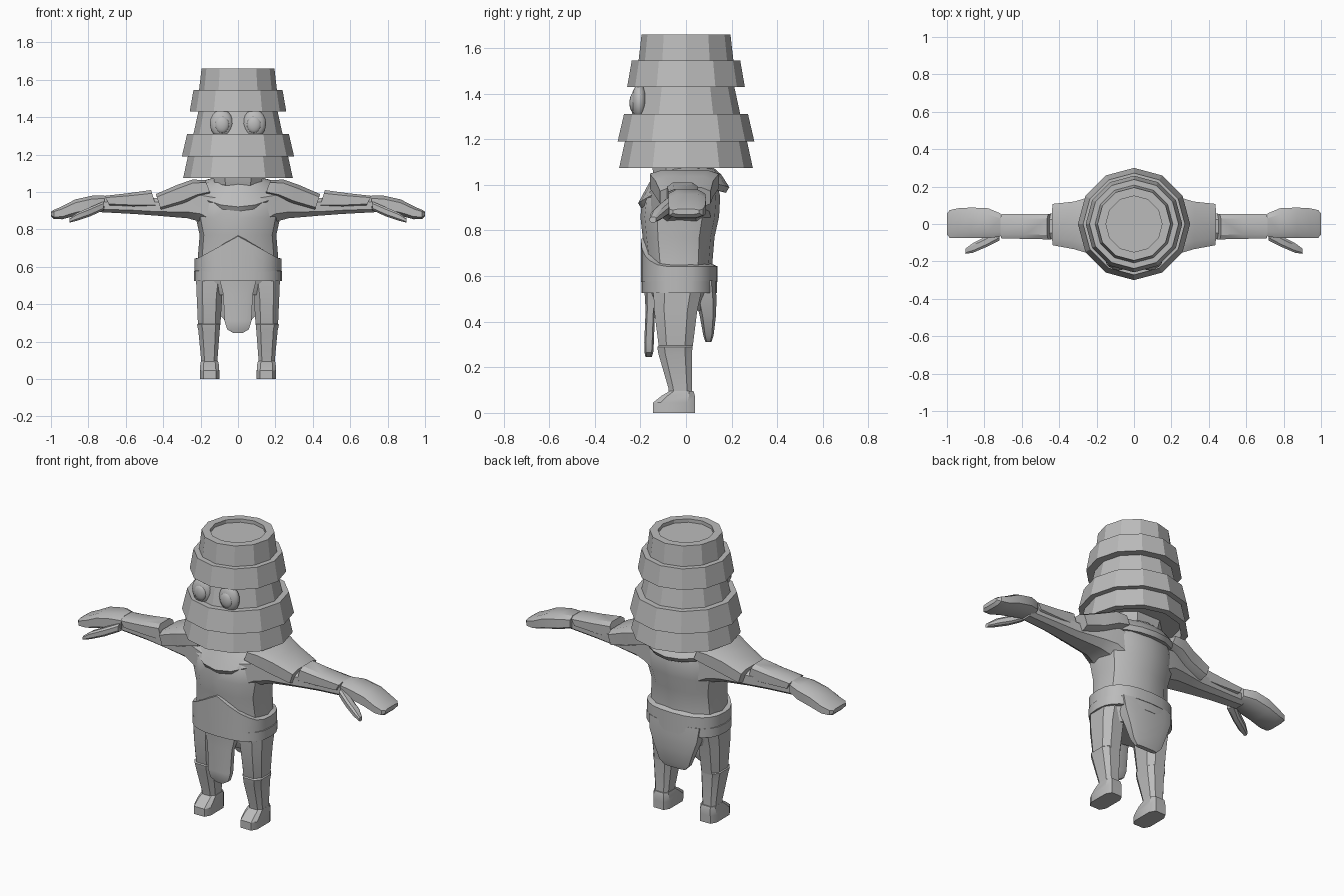
import bpy, bmesh, math

grey = bpy.data.materials.new("plain grey")
grey.diffuse_color = (0.5, 0.5, 0.5, 1)


def loft(name, rings, smooth=30, close=False):
    """Skin a list of equal-length point rings; capped unless the loop is closed."""
    bm = bmesh.new()
    vr = [[bm.verts.new(p) for p in r] for r in rings]
    pairs = list(zip(vr, vr[1:])) + ([(vr[-1], vr[0])] if close else [])
    n = len(vr[0])
    for a, b in pairs:
        for i in range(n):
            j = (i + 1) % n
            bm.faces.new((a[i], a[j], b[j], b[i]))
    if not close:
        bm.faces.new(vr[0])
        bm.faces.new(vr[-1])
    bmesh.ops.recalc_face_normals(bm, faces=bm.faces)
    me = bpy.data.meshes.new(name)
    bm.to_mesh(me)
    bm.free()
    ob = bpy.data.objects.new(name, me)
    bpy.context.collection.objects.link(ob)
    me.materials.append(grey)
    if smooth:
        bpy.ops.object.select_all(action='DESELECT')
        ob.select_set(True)
        bpy.context.view_layer.objects.active = ob
        bpy.ops.object.shade_smooth_by_angle(angle=math.radians(smooth))
    return ob


def unit(n, p=1.0, off=0.0):
    """Points round a rounded square (p < 1 is boxier)."""
    out = []
    for i in range(n):
        a = 2 * math.pi * (i + off) / n
        c, s = math.cos(a), math.sin(a)
        out.append((math.copysign(abs(c) ** p, c), math.copysign(abs(s) ** p, s)))
    return out


def stack(name, rows, n=8, p=0.7, off=0.5, smooth=30):
    """Loft up z. Rows: z, x0, x1, y0, y1."""
    return loft(name, [[((x0 + x1) / 2 + u * (x1 - x0) / 2, (y0 + y1) / 2 + v * (y1 - y0) / 2, z)
                        for u, v in unit(n, p, off)] for z, x0, x1, y0, y1 in rows], smooth)


def limb(name, rows, side, n=8, p=0.7, lean=0.0, smooth=30):
    """Loft along x. Rows: x, y0, y1, z0, z1. Lean tilts the end cuts."""
    return loft(name, [[(side * (x + lean * v), (y0 + y1) / 2 + u * (y1 - y0) / 2,
                         (z0 + z1) / 2 + v * (z1 - z0) / 2)
                        for u, v in unit(n, p, 0.5)] for x, y0, y1, z0, z1 in rows], smooth)


# Barrel: stepped staves and hoops with a recessed lid
prof = [(0.15, 1.64), (0.15, 1.66), (0.195, 1.66), (0.208, 1.545), (0.238, 1.545), (0.258, 1.43),
        (0.212, 1.43), (0.238, 1.31), (0.272, 1.31), (0.30, 1.19), (0.268, 1.19),
        (0.293, 1.075), (0.255, 1.075), (0.25, 1.12)]
loft("barrel", [[(r * u, r * v, z) for u, v in unit(12)] for r, z in prof], smooth=0)


def ball(name, loc, scale):
    bpy.ops.mesh.primitive_uv_sphere_add(segments=16, ring_count=10, location=loc)
    ob = bpy.context.object
    ob.name = name
    ob.scale = scale
    ob.data.materials.append(grey)
    bpy.ops.object.shade_smooth()
    return ob


# Neck and chin under the barrel
stack("neck", [(1.0, -.09, .09, -.12, .09), (1.04, -.13, .13, -.15, .11), (1.12, -.15, .15, -.16, .13)])

# Torso
stack("torso", [(.45, -.17, .17, -.13, .09), (.53, -.215, .215, -.165, .12), (.65, -.215, .215, -.175, .115),
                (.77, -.205, .205, -.19, .125), (.86, -.225, .225, -.20, .145), (.95, -.225, .225, -.19, .15),
                (1.03, -.19, .19, -.13, .13), (1.07, -.12, .12, -.09, .10)], n=12, p=.8, off=0)


def wrap(name, inner, outer, top, bottom, p=.8, cy=-.03, n=24):
    """Band round the body; top and bottom are functions giving z from x, y."""
    rings = []
    for u, v in unit(n, p):
        o = [(r[0] * u, cy + r[1] * v) for r in (inner, outer)]
        zt, zb = top(*o[1]), bottom(*o[1])
        rings.append([(*o[0], zt), (*o[1], zt - .012), (*o[1], zb), (*o[0], zb)])
    return loft(name, rings, 30, close=True)


# Tabard with a peaked front edge, and belt below
wrap("tabard", (.19, .14), (.232, .168),
     lambda x, y: .655 + (.12 * max(0, 1 - abs(x) / .22) if y < -.03 else 0), lambda x, y: .575)
wrap("belt", (.19, .13), (.236, .165), lambda x, y: .59, lambda x, y: .525)

# Collar mantle hanging lower at the front
seg = unit(16)
loft("collar", [[(rx * u, cy + ry * v, z + k * v + (d * abs(u) ** 2)) for u, v in seg]
                for rx, ry, cy, z, k, d in [(.13, .12, -.01, 1.075, .01, 0), (.20, .165, -.01, 1.015, .03, .04),
                                            (.235, .20, -.01, .955, .035, .05), (.22, .185, -.01, .93, .035, .05),
                                            (.15, .13, -.01, .95, .03, .03)]])

# Front and back cloth flaps
stack("front_flap", [(.245, -.025, .025, -.178, -.15), (.265, -.06, .06, -.183, -.143), (.31, -.075, .075, -.184, -.14),
                     (.45, -.082, .082, -.178, -.135), (.56, -.11, .11, -.185, -.11)], p=.5)
stack("back_flap", [(.31, -.07, .07, .085, .112), (.34, -.10, .10, .075, .122), (.42, -.13, .13, .06, .132),
                    (.50, -.16, .16, .04, .136), (.58, -.17, .17, .03, .13)], p=.5)

for s, tag in ((-1, "right"), (1, "left")):
    def leg(name, rows, **kw):
        ob = stack(name, [(z, min(s * a, s * b), max(s * a, s * b), c, d) for z, a, b, c, d in rows], **kw)
        return ob

    # Thigh, shin guard and foot
    leg(tag + "_thigh", [(.26, .095, .212, -.115, .028), (.30, .09, .218, -.125, .035),
                         (.45, .08, .225, -.145, .055), (.56, .06, .23, -.15, .08)])
    leg(tag + "_shin", [(.06, .107, .198, -.075, .03), (.11, .107, .20, -.08, .028),
                        (.26, .095, .215, -.125, .03), (.29, .092, .222, -.13, .032), (.30, .10, .21, -.115, .025)], p=.6)
    leg(tag + "_foot", [(0, .098, .206, -.148, .043), (.045, .098, .206, -.148, .043),
                        (.075, .10, .204, -.11, .042), (.095, .105, .20, -.075, .035)], p=.5)

    # Arm, flaring into the torso
    limb(tag + "_arm", [(.12, -.17, .12, .78, 1.03), (.20, -.15, .11, .835, 1.03), (.27, -.115, .09, .855, 1.01),
                        (.43, -.085, .06, .87, .97), (.56, -.07, .05, .88, .97), (.74, -.06, .04, .89, .965)], s)
    # Shoulder plate in two overlapping slabs
    limb(tag + "_shoulder", [(.16, -.165, .15, .985, 1.065), (.23, -.165, .15, .965, 1.068),
                             (.31, -.14, .125, .93, 1.04), (.425, -.118, .112, .90, .99)], s, p=.5, lean=.015)
    # Forearm guard
    limb(tag + "_bracer", [(.45, -.085, .055, .91, 1.012), (.57, -.082, .055, .915, .995),
                           (.70, -.08, .055, .925, .98)], s, p=.5, lean=.015)
    # Hand, finger tips and thumb
    limb(tag + "_hand", [(.715, -.07, .06, .905, .982), (.78, -.08, .088, .89, .982), (.87, -.08, .092, .87, .962),
                         (.94, -.08, .088, .852, .925), (.985, -.078, .078, .855, .905), (1.0, -.06, .06, .87, .895)], s, p=.6)
    limb(tag + "_thumb", [(.72, -.09, -.02, .90, .95), (.79, -.125, -.065, .868, .92),
                          (.86, -.155, -.10, .845, .89), (.90, -.16, -.13, .835, .86)], s, p=.7)

    # Eye with raised rim and pupil
    ball(tag + "_eye", (s * .088, -.205, 1.365), (.062, .035, .076))
    ball(tag + "_pupil", (s * .085, -.228, 1.36), (.038, .02, .045))
